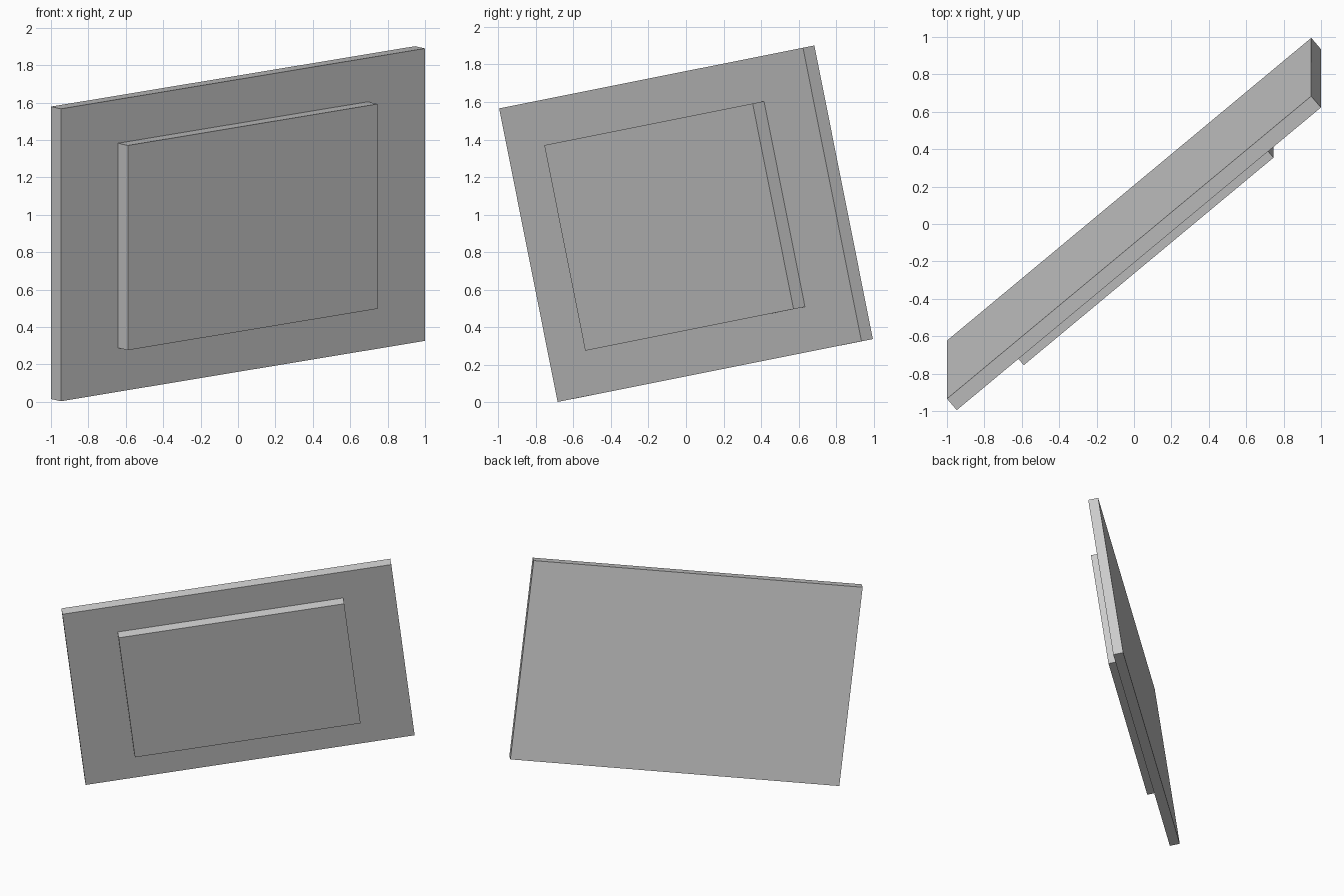
import bpy
from mathutils import Vector, Matrix

if "Cube" in bpy.data.objects:
    bpy.data.objects.remove(bpy.data.objects["Cube"])

# Tilted frame of the panel: width, height and outward (front) directions
width_dir = Vector((1.947, 1.618, 0.323)).normalized()
height_dir = Vector((0, -0.311, 1.563))
height_dir = (height_dir - width_dir * height_dir.dot(width_dir)).normalized()
front_dir = width_dir.cross(height_dir).normalized()
rot = Matrix((width_dir, height_dir, front_dir)).transposed().to_4x4()
centre = Vector((0, 0, 0.952))


def slab(name, w, h, t, offset):
    """Flat box in the tilted frame, moved along the front direction."""
    bpy.ops.mesh.primitive_cube_add(size=1)
    ob = bpy.context.object
    ob.name = name
    ob.data.transform(Matrix.Translation(centre + front_dir * offset)
                      @ rot @ Matrix.Diagonal((w, h, t, 1)))
    return ob


T = 0.081
# Large backing board
slab("backing_board", 2.552, 1.594, T, 0)
# Smaller raised panel sitting on the front face
slab("raised_panel", 1.75, 1.116, T, T)
